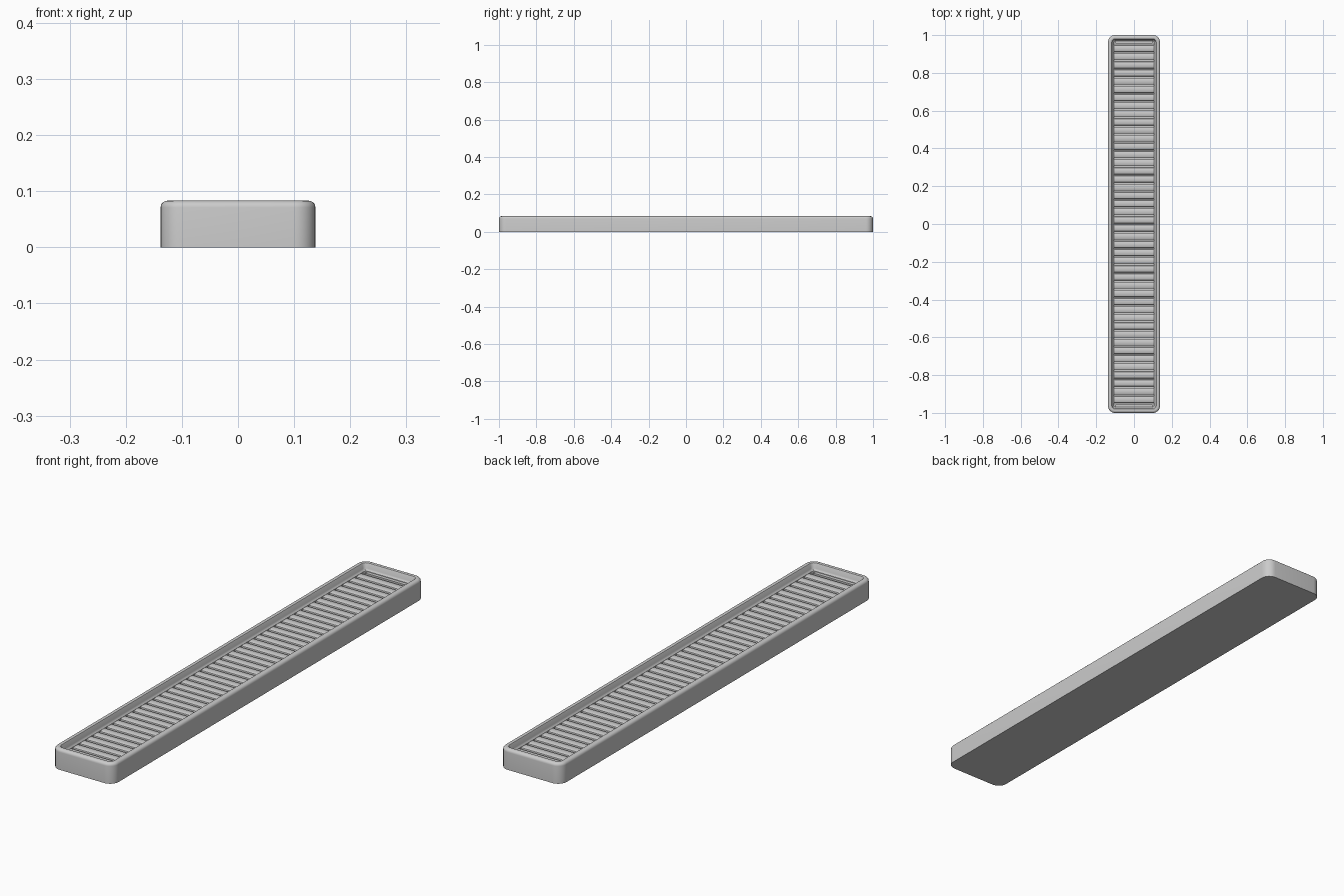
import bpy, bmesh, math

if "Cube" in bpy.data.objects:
    bpy.data.objects.remove(bpy.data.objects["Cube"])

HX, HY, H = 0.138, 1.0, 0.083
RADIUS, SEG = 0.038, 8


def rounded_loop(bm, inset, z):
    """Rounded rectangle ring of vertices, inset from the outer outline."""
    r = max(RADIUS - inset, 0.012)
    cx, cy = HX - inset - r, HY - inset - r
    ring = []
    for i, (sx, sy) in enumerate([(1, 1), (-1, 1), (-1, -1), (1, -1)]):
        for k in range(SEG + 1):
            a = math.pi / 2 * (i + k / SEG)
            ring.append(bm.verts.new((sx * cx + r * math.cos(a),
                                      sy * cy + r * math.sin(a), z)))
    return ring


def finish(bm, name):
    bmesh.ops.recalc_face_normals(bm, faces=bm.faces)
    mesh = bpy.data.meshes.new(name)
    bm.to_mesh(mesh)
    bm.free()
    ob = bpy.data.objects.new(name, mesh)
    bpy.context.collection.objects.link(ob)
    bpy.ops.object.select_all(action='DESELECT')
    ob.select_set(True)
    bpy.context.view_layer.objects.active = ob
    bpy.ops.object.shade_smooth_by_angle(angle=math.radians(35))
    return ob


# Tray: closed base, rounded rim, sloped inner wall and recessed floor
edge = 0.012
profile = [(0, 0)]
for k in range(6):
    a = math.pi / 2 * k / 5
    profile.append((edge * (1 - math.cos(a)), H - edge + edge * math.sin(a)))
profile += [(0.017, H), (0.020, H - 0.001), (0.022, H - 0.004),
            (0.025, 0.062), (0.027, 0.057), (0.031, 0.054), (0.031, 0.040)]
bm = bmesh.new()
rings = [rounded_loop(bm, i, z) for i, z in profile]
n = len(rings[0])
for a, b in zip(rings, rings[1:]):
    for k in range(n):
        bm.faces.new((a[k], a[(k + 1) % n], b[(k + 1) % n], b[k]))
bm.faces.new(rings[0][::-1])
bm.faces.new(rings[-1])
finish(bm, "tray")

# Slats: a row of gently rounded cross bars with grooves between them
PITCH, COUNT, HALF_X = 0.0432, 44, 0.107
section = [(-0.018, 0.039), (-0.018, 0.047), (-0.0165, 0.0505), (-0.013, 0.0525),
           (0, 0.0535),
           (0.013, 0.0525), (0.0165, 0.0505), (0.018, 0.047), (0.018, 0.039)]
bm = bmesh.new()
for i in range(COUNT):
    y = (i - (COUNT - 1) / 2) * PITCH
    ends = [[bm.verts.new((x, y + dy, z)) for dy, z in section]
            for x in (-HALF_X, HALF_X)]
    m = len(section)
    for k in range(m):
        bm.faces.new((ends[0][k], ends[0][(k + 1) % m],
                      ends[1][(k + 1) % m], ends[1][k]))
    bm.faces.new(ends[0][::-1])
    bm.faces.new(ends[1])
finish(bm, "slats")

# End ledges: fill between the last groove and the end walls
bm = bmesh.new()
for s in (-1, 1):
    cube = bmesh.ops.create_cube(bm, size=1)
    for v in cube["verts"]:
        v.co = (v.co.x * 0.196, s * 0.963 + v.co.y * 0.016, 0.0455 + v.co.z * 0.013)
finish(bm, "end_ledges")
